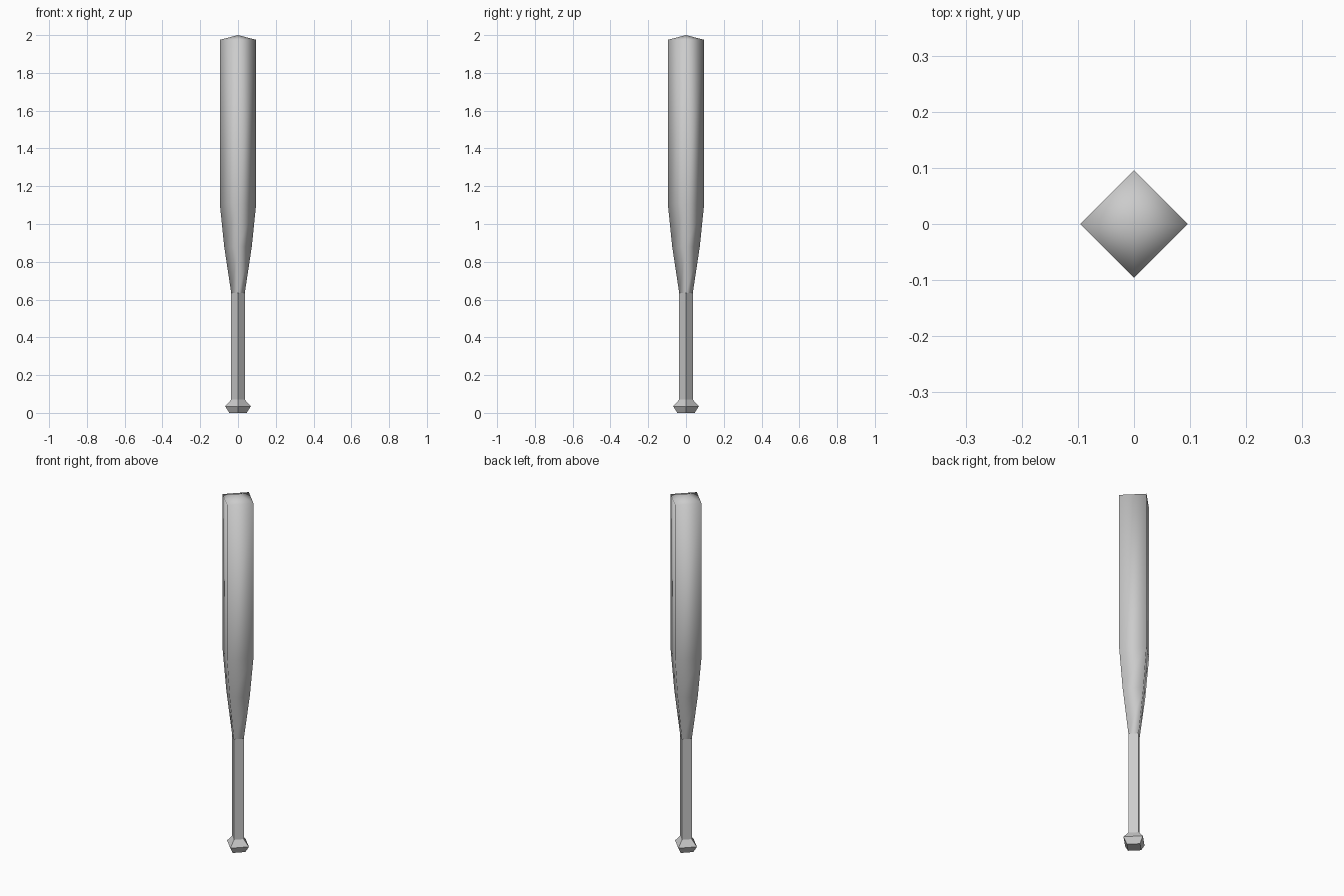
import bpy, bmesh, math

cube = bpy.data.objects.get("Cube")
if cube:
    bpy.data.objects.remove(cube, do_unlink=True)

SIDES = 4

grey = bpy.data.materials.new("plain grey")
grey.use_nodes = True
colour = (0.6, 0.6, 0.6, 1)
grey.diffuse_color = colour
grey.node_tree.nodes["Principled BSDF"].inputs["Base Color"].default_value = colour


def turned(name, profile, smooth=False, cap_bottom=False):
    """Square-section part from (radius, height) pairs; radius 0 makes a point."""
    bm = bmesh.new()
    rings = []
    for r, z in profile:
        if r == 0:
            rings.append([bm.verts.new((0, 0, z))] * SIDES)
            continue
        angles = [math.tau * i / SIDES for i in range(SIDES)]
        rings.append([bm.verts.new((r * math.cos(a), r * math.sin(a), z)) for a in angles])
    for low, high in zip(rings, rings[1:]):
        for i in range(SIDES):
            j = (i + 1) % SIDES
            corners = [low[i], low[j], high[j], high[i]]
            bm.faces.new(list(dict.fromkeys(corners)))
    if cap_bottom:
        bm.faces.new(rings[0][::-1])
    for f in bm.faces:
        f.smooth = smooth
    mesh = bpy.data.meshes.new(name)
    bm.to_mesh(mesh)
    bm.free()
    mesh.materials.append(grey)
    obj = bpy.data.objects.new(name, mesh)
    bpy.context.collection.objects.link(obj)
    return obj


# Flared knob at the foot
turned("knob", [(0.046, 0), (0.068, 0.035), (0.036, 0.07)], cap_bottom=True)
# Straight grip
turned("handle", [(0.036, 0.07), (0.036, 0.635)])
# Tapered, smoothly shaded barrel with a low pointed end
turned("barrel", [(0.036, 0.635), (0.073, 0.88), (0.096, 1.105), (0.096, 1.975), (0, 2)],
       smooth=True)
